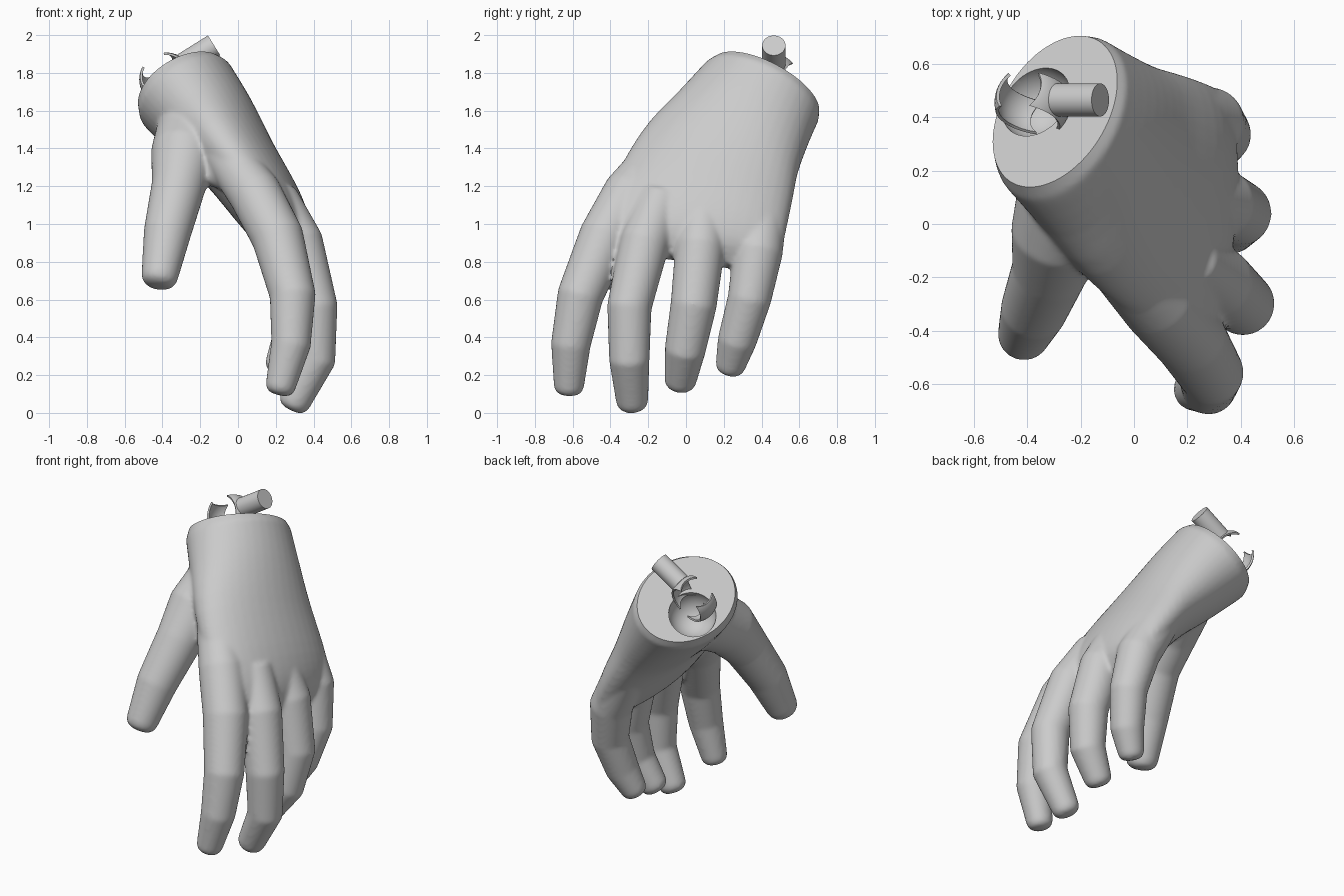
import bpy, bmesh, math
from mathutils import Vector, Matrix

cube = bpy.data.objects.get("Cube")
if cube:
    bpy.data.objects.remove(cube, do_unlink=True)

grey = bpy.data.materials.new("light grey")
grey.use_nodes = True
COLOR = (0.6, 0.6, 0.6, 1)
grey.diffuse_color = COLOR
grey.node_tree.nodes["Principled BSDF"].inputs["Base Color"].default_value = COLOR


def make_object(name, bm):
    bmesh.ops.recalc_face_normals(bm, faces=bm.faces)
    mesh = bpy.data.meshes.new(name)
    bm.to_mesh(mesh)
    bm.free()
    mesh.materials.append(grey)
    obj = bpy.data.objects.new(name, mesh)
    bpy.context.collection.objects.link(obj)
    return obj


def loft(bm, sections, wide_start, wide_end, sides=40):
    """Skin elliptical rings (x, y, z, half width, half thickness)."""
    centres = [Vector(s[:3]) for s in sections]
    last = len(sections) - 1
    rings = []
    for i, s in enumerate(sections):
        before = centres[i] - centres[max(i - 1, 0)]
        after = centres[min(i + 1, last)] - centres[i]
        tangent = (before.normalized() + after.normalized()).normalized()
        wide = Vector(wide_start).lerp(Vector(wide_end), i / last)
        wide = (wide - tangent * wide.dot(tangent)).normalized()
        thick = tangent.cross(wide)
        ring = []
        for k in range(sides):
            a = math.tau * k / sides
            ring.append(bm.verts.new(centres[i] + wide * s[3] * math.cos(a)
                                     + thick * s[4] * math.sin(a)))
        rings.append(ring)
    for lower, upper in zip(rings, rings[1:]):
        for k in range(sides):
            n = (k + 1) % sides
            bm.faces.new((lower[k], lower[n], upper[n], upper[k]))
    bm.faces.new(rings[0])
    bm.faces.new(rings[-1])


def refine(sections, steps=4):
    """Smooth curve through the sections."""
    pts = [Vector(s) for s in sections]
    out = []
    for i in range(len(pts) - 1):
        p0, p1, p2 = pts[max(i - 1, 0)], pts[i], pts[i + 1]
        p3 = pts[min(i + 2, len(pts) - 1)]
        for k in range(steps):
            t = k / steps
            out.append(p1 + (p2 - p0) * (t / 2)
                       + (p0 * 2 - p1 * 5 + p2 * 4 - p3) * (t * t / 2)
                       + (p1 * 3 - p0 - p2 * 3 + p3) * (t ** 3 / 2))
    return out + [pts[-1]]


def digit(bm, joints, wide):
    """Finger of straight segments (x, y, z, radius) with a rounded tip."""
    sections = [(x, y, z, r, r) for x, y, z, r in joints]
    end, prev = Vector(joints[-1][:3]), Vector(joints[-2][:3])
    step = (end - prev).normalized()
    r = joints[-1][3]
    for ang in (30, 55, 75):
        a = math.radians(ang)
        p = end + step * r * 0.6 * math.sin(a)
        sections.append((*p, r * math.cos(a) ** 0.7, r * math.cos(a) ** 0.7))
    loft(bm, sections, wide, wide)


# Palm and wrist
body = bmesh.new()
palm = refine([
    (-0.275, 0.397, 1.69, 0.345, 0.28),
    (-0.15, 0.29, 1.53, 0.385, 0.255),
    (0.0, 0.165, 1.33, 0.445, 0.21),
    (0.17, 0.065, 1.08, 0.485, 0.18),
    (0.26, 0.02, 0.92, 0.485, 0.135),
    (0.3, 0.0, 0.81, 0.44, 0.05),
])
loft(body, [(-0.335, 0.45, 1.78, 0.29, 0.225)] + palm,
     (0.34, 0.87, -0.34), (0.03, 1, -0.12))

# Four fingers and thumb
Y_WIDE, X_WIDE = (0, 1, 0), (1, 0, 0)
digit(body, [(-0.1, -0.09, 1.42, 0.12), (0.09, -0.3, 1.16, 0.14),
             (0.21, -0.43, 0.93, 0.138),
             (0.29, -0.56, 0.62, 0.122), (0.28, -0.61, 0.36, 0.105),
             (0.225, -0.62, 0.14, 0.08)], Y_WIDE)
digit(body, [(0.19, -0.13, 1.13, 0.13), (0.32, -0.22, 0.9, 0.132),
             (0.41, -0.3, 0.56, 0.118), (0.41, -0.3, 0.28, 0.107),
             (0.3, -0.285, 0.06, 0.085)], Y_WIDE)
digit(body, [(0.19, 0.1, 1.13, 0.13), (0.325, 0.075, 0.88, 0.132),
             (0.395, 0.04, 0.57, 0.122), (0.36, -0.005, 0.33, 0.108),
             (0.26, -0.03, 0.17, 0.085)], Y_WIDE)
digit(body, [(0.15, 0.41, 1.12, 0.13), (0.285, 0.38, 0.85, 0.132),
             (0.325, 0.335, 0.6, 0.115), (0.28, 0.27, 0.38, 0.103),
             (0.22, 0.235, 0.25, 0.08)], Y_WIDE)
digit(body, [(-0.235, 0.13, 1.48, 0.2), (-0.285, -0.04, 1.36, 0.178),
             (-0.315, -0.17, 1.2, 0.143), (-0.375, -0.32, 0.95, 0.125),
             (-0.415, -0.42, 0.72, 0.097)], X_WIDE)
# Web of skin between thumb and first finger
digit(body, [(-0.3, -0.06, 1.3, 0.09), (-0.13, -0.13, 1.28, 0.08),
             (0.03, -0.22, 1.23, 0.09)], (0, 0, 1))
hand = make_object("hand", body)

# Cutters: flat wrist end and round socket
wrist_normal = Vector((-0.49, 0.47, 0.73)).normalized()
wrist_turn = wrist_normal.to_track_quat('Z', 'Y').to_matrix().to_4x4()
bm = bmesh.new()
bmesh.ops.create_cube(bm, size=1, matrix=Matrix.Translation(
    Vector((-0.3, 0.42, 1.725)) + wrist_normal * 0.5) @ wrist_turn)
flat_cutter = make_object("wrist_cutter", bm)
bm = bmesh.new()
bmesh.ops.create_uvsphere(bm, u_segments=40, v_segments=20, radius=0.145,
                          matrix=Matrix.Translation((-0.37, 0.46, 1.66)))
socket_cutter = make_object("socket_cutter", bm)

# Fuse and soften the hand, then cut the wrist
remesh = hand.modifiers.new("fuse", 'REMESH')
remesh.mode = 'VOXEL'
remesh.voxel_size = 0.012
smooth = hand.modifiers.new("soften", 'SMOOTH')
smooth.factor = 0.5
smooth.iterations = 10
for cutter in (flat_cutter, socket_cutter):
    cutter.hide_render = True
    cutter.hide_set(True)
    cut = hand.modifiers.new("cut", 'BOOLEAN')
    cut.operation = 'DIFFERENCE'
    cut.solver = 'EXACT'
    cut.object = cutter


def finish(obj, angle):
    bpy.ops.object.select_all(action='DESELECT')
    obj.select_set(True)
    bpy.context.view_layer.objects.active = obj
    if obj.modifiers:
        bpy.ops.object.convert(target='MESH')
    bpy.ops.object.shade_smooth_by_angle(angle=math.radians(angle))


finish(hand, 35)
for cutter in (flat_cutter, socket_cutter):
    bpy.data.objects.remove(cutter, do_unlink=True)

# Joint rod
rod_dir = Vector((0.85, 0, 0.53)).normalized()
rod_turn = rod_dir.to_track_quat('Z', 'Y').to_matrix().to_4x4()
bm = bmesh.new()
bmesh.ops.create_cone(bm, cap_ends=True, segments=36, radius1=0.062,
                      radius2=0.062, depth=0.19,
                      matrix=Matrix.Translation((-0.207, 0.465, 1.895)) @ rod_turn)
finish(make_object("joint_rod", bm), 30)

# Socket cup: a hollow ball trimmed to two facing petals
cup_centre = Vector((-0.38, 0.455, 1.765))
bm = bmesh.new()
bmesh.ops.create_uvsphere(bm, u_segments=48, v_segments=24, radius=0.143,
                          matrix=Matrix.Translation(cup_centre) @ wrist_turn)
side = wrist_normal.cross(rod_dir).normalized()
for direction, reach in ((wrist_normal, 0.105), (-wrist_normal, 0.12),
                         (side, 0.07), (-side, 0.07)):
    bmesh.ops.bisect_plane(bm, geom=bm.verts[:] + bm.edges[:] + bm.faces[:],
                           plane_co=cup_centre + direction * reach,
                           plane_no=direction, clear_outer=True)
cup = make_object("socket_cup", bm)
wall = cup.modifiers.new("wall", 'SOLIDIFY')
wall.thickness = 0.012
finish(cup, 30)
